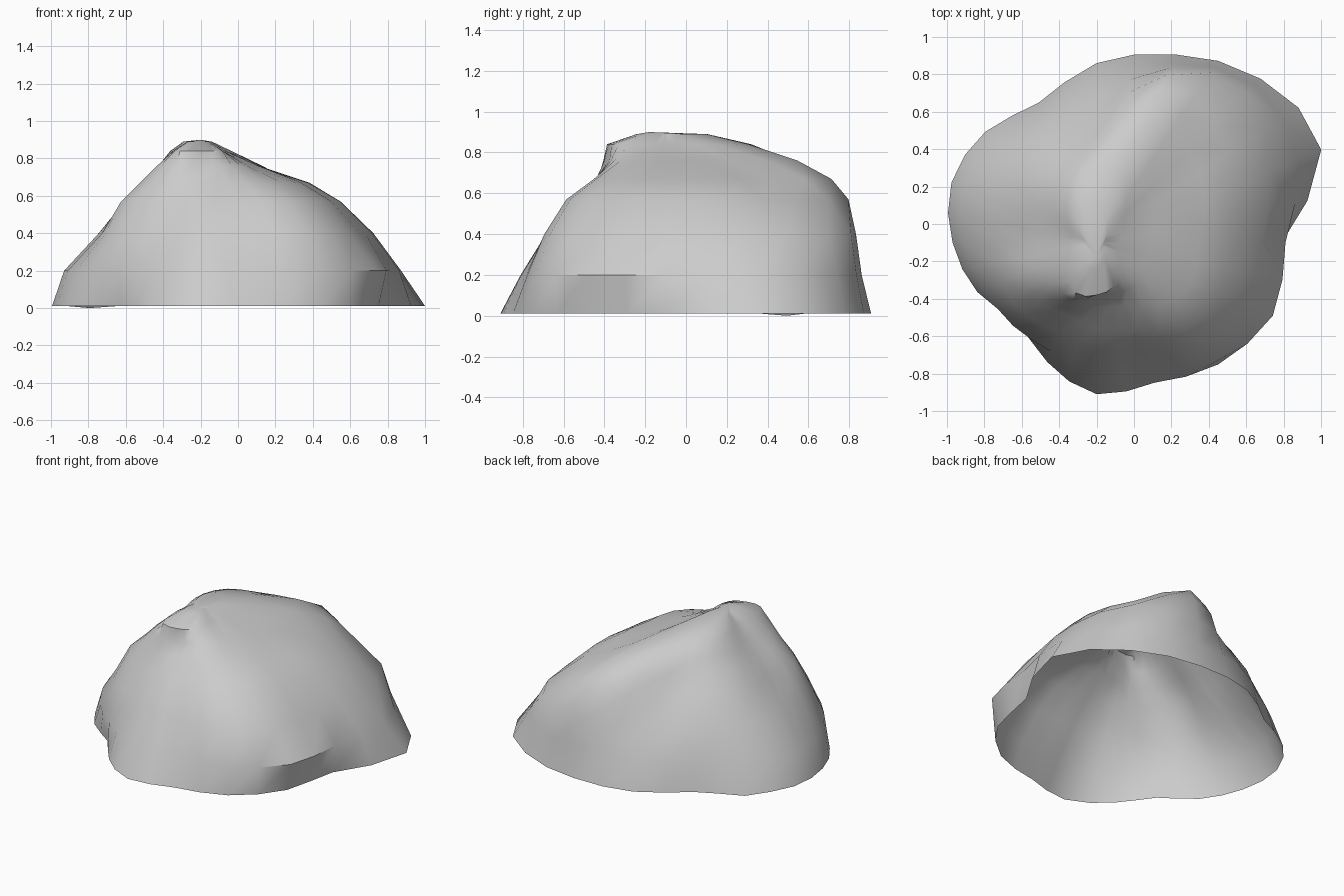
import bpy
import bmesh
import math

default_cube = bpy.data.objects.get("Cube")
if default_cube:
    bpy.data.objects.remove(default_cube, do_unlink=True)

# Contours of the boulder: height, then radii in hundredths,
# counter-clockwise from +x around the summit axis
AXIS_X, AXIS_Y = -0.2, -0.1
CONTOURS = [
    (0.01, [99, 130, 124, 109, 96, 81, 84, 84, 77, 69, 60, 69, 81, 81, 92, 98]),
    (0.20, [101, 116, 119, 104, 90, 77, 77, 77, 71, 65, 63, 63, 71, 74, 90, 102]),
    (0.40, [88, 100, 113, 101, 77, 69, 65, 59, 53, 55, 54, 52, 58, 63, 80, 86]),
    (0.57, [72, 81, 89, 97, 64, 58, 53, 44, 40, 46, 45, 42, 46, 51, 66, 71]),
    (0.67, [55, 63, 71, 88, 57, 50, 42, 34, 31, 35, 38, 36, 34, 37, 48, 55]),
    (0.76, [31, 33, 45, 70, 52, 42, 32, 24, 22, 25, 31, 33, 28, 29, 31, 29]),
    (0.84, [13, 15, 21, 38, 42, 34, 23, 16, 14, 16, 20, 29, 28, 25, 17, 13]),
    (0.89, [4, 5, 8, 14, 20, 20, 13, 8, 6, 7, 10, 14, 14, 10, 6, 4]),
]


def smooth_ring(radii):
    """Insert a rounded midpoint between neighbouring radii of a closed ring."""
    count = len(radii)
    result = []
    for i in range(count):
        before, here = radii[i - 1], radii[i]
        after, beyond = radii[(i + 1) % count], radii[(i + 2) % count]
        result += [here, (9 * (here + after) - before - beyond) / 16]
    return result


def build_boulder():
    bm = bmesh.new()
    rings = []
    for height, radii in CONTOURS:
        fine = smooth_ring(radii)
        step = math.tau / len(fine)
        rings.append([
            bm.verts.new((AXIS_X + r / 100 * math.cos(i * step),
                          AXIS_Y + r / 100 * math.sin(i * step), height))
            for i, r in enumerate(fine)])

    # Let one low point of the rim touch the ground
    min(rings[0], key=lambda v: v.co.x - v.co.y).co.z = 0

    # Side walls, leaving the underside open
    count = len(rings[0])
    for lower, upper in zip(rings, rings[1:]):
        for i in range(count):
            j = (i + 1) % count
            bm.faces.new((lower[i], lower[j], upper[j], upper[i]))

    # Summit
    summit = bm.verts.new((AXIS_X, AXIS_Y - 0.08, 0.9))
    for i in range(count):
        bm.faces.new((rings[-1][i], rings[-1][(i + 1) % count], summit))

    mesh = bpy.data.meshes.new("boulder")
    bm.to_mesh(mesh)
    bm.free()
    boulder = bpy.data.objects.new("boulder", mesh)
    bpy.context.collection.objects.link(boulder)
    return boulder


# Stone material
stone = bpy.data.materials.new("stone_grey")
stone.use_nodes = True
colour = (0.6, 0.6, 0.6, 1)
stone.diffuse_color = colour
stone.node_tree.nodes["Principled BSDF"].inputs["Base Color"].default_value = colour

boulder = build_boulder()
boulder.data.materials.append(stone)

# Soft shading with crisp ridges
bpy.ops.object.select_all(action="DESELECT")
boulder.select_set(True)
bpy.context.view_layer.objects.active = boulder
bpy.ops.object.shade_smooth_by_angle(angle=math.radians(40))
